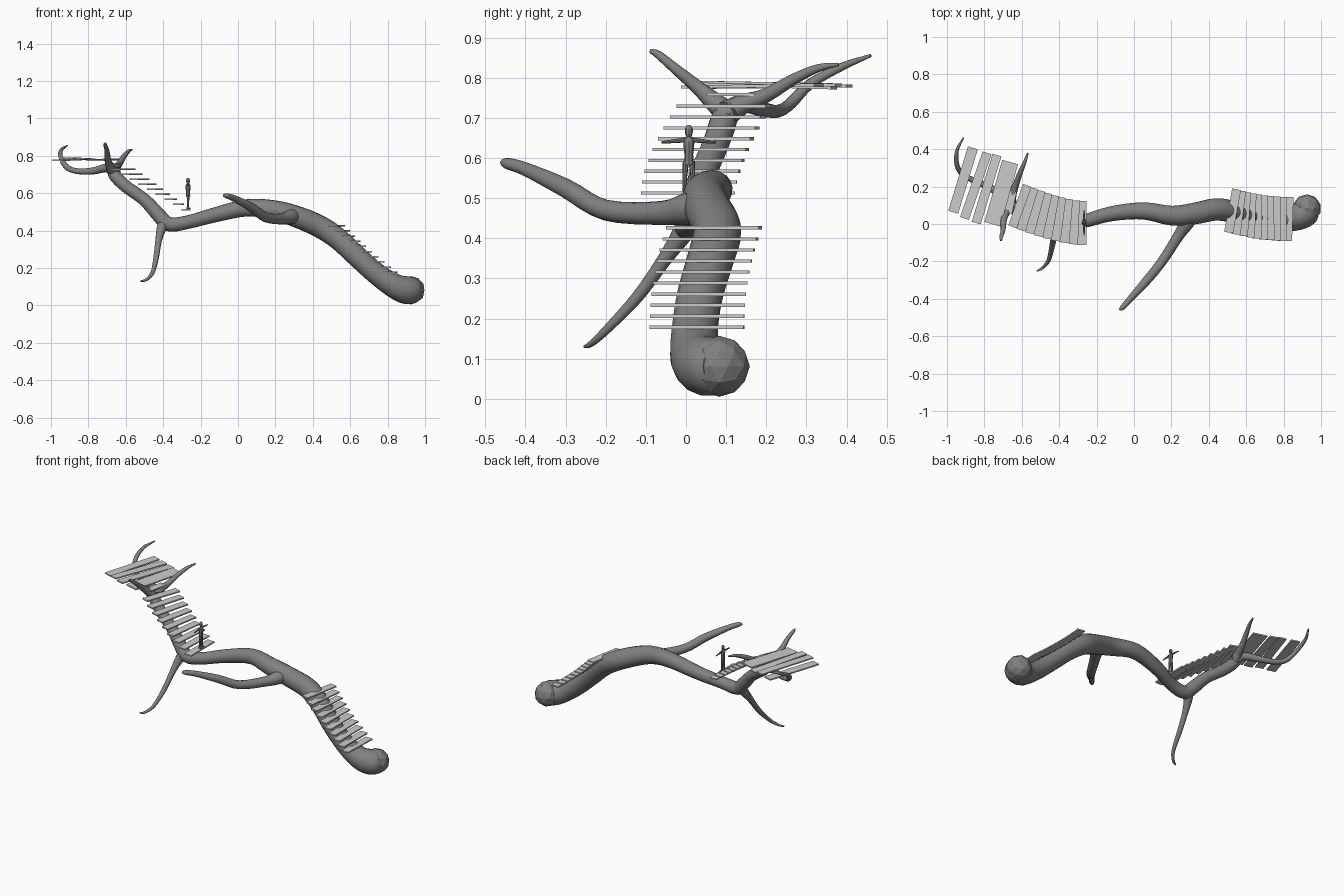
import bpy, bmesh, math
from mathutils import Vector, Matrix

# dark bark, pale boards stay plain
bark = bpy.data.materials.new("dark_bark")
bark.diffuse_color = (0.22, 0.22, 0.22, 1)


def finish(bm, name, smooth=False, mat=None):
    bmesh.ops.recalc_face_normals(bm, faces=bm.faces[:])
    me = bpy.data.meshes.new(name)
    bm.to_mesh(me)
    bm.free()
    if mat:
        me.materials.append(mat)
    ob = bpy.data.objects.new(name, me)
    bpy.context.collection.objects.link(ob)
    if smooth:
        bpy.context.view_layer.objects.active = ob
        ob.select_set(True)
        bpy.ops.object.shade_smooth_by_angle(angle=math.radians(40))
        ob.select_set(False)
    return ob


def spline(pts, steps):
    """Catmull-Rom through (x, y, z, radius) points."""
    p = [Vector(q) for q in pts]
    p = [2 * p[0] - p[1]] + p + [2 * p[-1] - p[-2]]
    out = []
    for i in range(1, len(p) - 2):
        a, b, c, d = p[i - 1:i + 3]
        for s in range(steps):
            t = s / steps
            out.append(0.5 * (2 * b + (c - a) * t + (2 * a - 5 * b + 4 * c - d) * t ** 2
                              + (3 * b - a - 3 * c + d) * t ** 3))
    return out + [p[-2]]


def limb(name, pts, sides=14, steps=4):
    """Tapered tube along a path, with closed ends."""
    path = spline(pts, steps)
    bm = bmesh.new()
    rings, normal, old = [], None, None
    for i, q in enumerate(path):
        tan = (path[min(i + 1, len(path) - 1)] - path[max(i - 1, 0)]).to_3d().normalized()
        if normal is None:
            normal = tan.orthogonal().normalized()
        else:
            normal = old.rotation_difference(tan) @ normal
        old = tan
        side = tan.cross(normal)
        ring = []
        for k in range(sides):
            a = 2 * math.pi * k / sides
            ring.append(bm.verts.new(q.to_3d() + q[3] * (normal * math.cos(a) + side * math.sin(a))))
        rings.append(ring)
    for r, s in zip(rings, rings[1:]):
        for k in range(sides):
            bm.faces.new((r[k], r[(k + 1) % sides], s[(k + 1) % sides], s[k]))
    bm.faces.new(rings[0])
    bm.faces.new(rings[-1])
    return finish(bm, name, True, bark)


def planks(name, items):
    """Boards: (centre, width, length, yaw degrees, tilt degrees)."""
    bm = bmesh.new()
    for c, w, l, yaw, tilt in items:
        m = (Matrix.Translation(c) @ Matrix.Rotation(math.radians(yaw), 4, 'Z')
             @ Matrix.Rotation(math.radians(tilt), 4, 'X') @ Matrix.Diagonal((w, l, 0.008, 1)))
        bmesh.ops.create_cube(bm, size=1, matrix=m)
    return finish(bm, name)


# leaning trunk, from the base to the upper fork
limb("trunk", [
    (0.96, 0.085, 0.08, 0.05), (0.935, 0.07, 0.08, 0.07), (0.89, 0.045, 0.084, 0.074),
    (0.83, 0.025, 0.108, 0.065), (0.74, 0.022, 0.17, 0.058), (0.64, 0.035, 0.259, 0.057),
    (0.54, 0.062, 0.352, 0.058), (0.44, 0.078, 0.42, 0.06), (0.32, 0.055, 0.472, 0.058),
    (0.2, 0.045, 0.508, 0.053), (0.05, 0.07, 0.522, 0.046), (-0.12, 0.055, 0.485, 0.04),
    (-0.27, 0.015, 0.445, 0.036), (-0.37, 0.01, 0.435, 0.039), (-0.43, 0.025, 0.49, 0.038),
    (-0.5, 0.045, 0.565, 0.034), (-0.6, 0.075, 0.637, 0.033), (-0.66, 0.095, 0.697, 0.033),
    (-0.675, 0.105, 0.735, 0.02)], sides=18)

# faceted butt end of the trunk
bm = bmesh.new()
bmesh.ops.create_icosphere(bm, subdivisions=2, radius=0.076,
                           matrix=Matrix.Translation((0.924, 0.083, 0.081)))
finish(bm, "trunk_end", mat=bark)

# side branches
limb("front_branch", [
    (0.31, 0.065, 0.48, 0.03), (0.285, 0.01, 0.475, 0.04), (0.24, -0.06, 0.463, 0.03),
    (0.15, -0.2, 0.47, 0.026), (0.07, -0.3, 0.525, 0.024), (-0.02, -0.4, 0.572, 0.017),
    (-0.06, -0.445, 0.586, 0.014), (-0.078, -0.458, 0.589, 0.006)])
limb("hanging_branch", [
    (-0.39, 0.015, 0.45, 0.034), (-0.41, -0.01, 0.41, 0.026), (-0.425, -0.055, 0.345, 0.018),
    (-0.438, -0.12, 0.255, 0.015), (-0.457, -0.195, 0.175, 0.011), (-0.49, -0.235, 0.138, 0.008),
    (-0.52, -0.252, 0.13, 0.004)], sides=10)
limb("upper_front_branch", [
    (-0.66, 0.115, 0.7, 0.034), (-0.68, 0.075, 0.735, 0.026), (-0.695, 0.03, 0.775, 0.018),
    (-0.7, -0.03, 0.825, 0.013), (-0.71, -0.07, 0.858, 0.01), (-0.71, -0.09, 0.867, 0.005)], sides=10)
limb("upper_back_branch", [
    (-0.66, 0.09, 0.7, 0.032), (-0.655, 0.14, 0.733, 0.025), (-0.635, 0.2, 0.756, 0.018),
    (-0.61, 0.27, 0.797, 0.014), (-0.585, 0.33, 0.824, 0.01), (-0.567, 0.38, 0.833, 0.004)], sides=10)
limb("left_branch", [
    (-0.65, 0.1, 0.71, 0.032), (-0.7, 0.145, 0.735, 0.024), (-0.77, 0.195, 0.72, 0.019),
    (-0.85, 0.23, 0.717, 0.016), (-0.91, 0.26, 0.735, 0.015), (-0.945, 0.31, 0.785, 0.013),
    (-0.947, 0.39, 0.828, 0.01), (-0.912, 0.46, 0.855, 0.004)], sides=10)

# lower flight of treads
lower = []
for i in range(10):
    t = i / 9
    lower.append(((0.825 - 0.298 * t, 0.027 + 0.043 * t ** 2, 0.178 + 0.248 * t),
                  0.048, 0.235, -2 + 4 * math.sin(3 * t) - 9 * t ** 2, 0))
planks("lower_treads", lower)

# upper flight of treads, turning with the trunk, ending in a short one
upper = []
for i in range(9):
    t = i / 9
    upper.append(((-0.277 - 0.375 * t, 0.005 + 0.108 * t ** 1.5, 0.513 + 0.243 * t),
                  0.048, 0.235, -22 * t, 0))
upper.append(((-0.662, 0.115, 0.758), 0.045, 0.12, -12, 0))
planks("upper_treads", upper)

# lookout platform across the fork
planks("platform", [
    ((-0.914, 0.235, 0.778), 0.055, 0.36, -17, 0.5),
    ((-0.846, 0.205, 0.785), 0.05, 0.37, -19, -1),
    ((-0.788, 0.187, 0.78), 0.05, 0.38, -17, -1.5),
    ((-0.71, 0.165, 0.779), 0.088, 0.345, -16, 0.8)])

# small standing person with arms out, facing along x
X = -0.267
limb("figure_body", [(X, 0.007, 0.583, 0.012), (X, 0.007, 0.61, 0.011), (X, 0.007, 0.64, 0.014),
                     (X, 0.007, 0.652, 0.006)], 8, 2)
limb("figure_head", [(X, 0.007, 0.65, 0.005), (X, 0.007, 0.66, 0.009), (X, 0.007, 0.672, 0.01),
                     (X, 0.007, 0.682, 0.004)], 8, 2)
for s, side in ((-1, "right"), (1, "left")):
    limb("figure_leg_" + side, [(X, 0.007 + s * 0.007, 0.592, 0.008), (X, 0.007 + s * 0.01, 0.555, 0.006),
                                (X - 0.002, 0.007 + s * 0.011, 0.518, 0.005)], 8, 2)
    limb("figure_foot_" + side, [(X - 0.007, 0.007 + s * 0.011, 0.521, 0.005),
                                 (X + 0.012, 0.007 + s * 0.013, 0.52, 0.004)], 8, 2)
    limb("figure_arm_" + side, [(X, 0.007 + s * 0.008, 0.645, 0.006), (X, 0.007 + s * 0.035, 0.642, 0.005),
                                (X, 0.007 + s * 0.068, 0.639, 0.003)], 8, 2)
